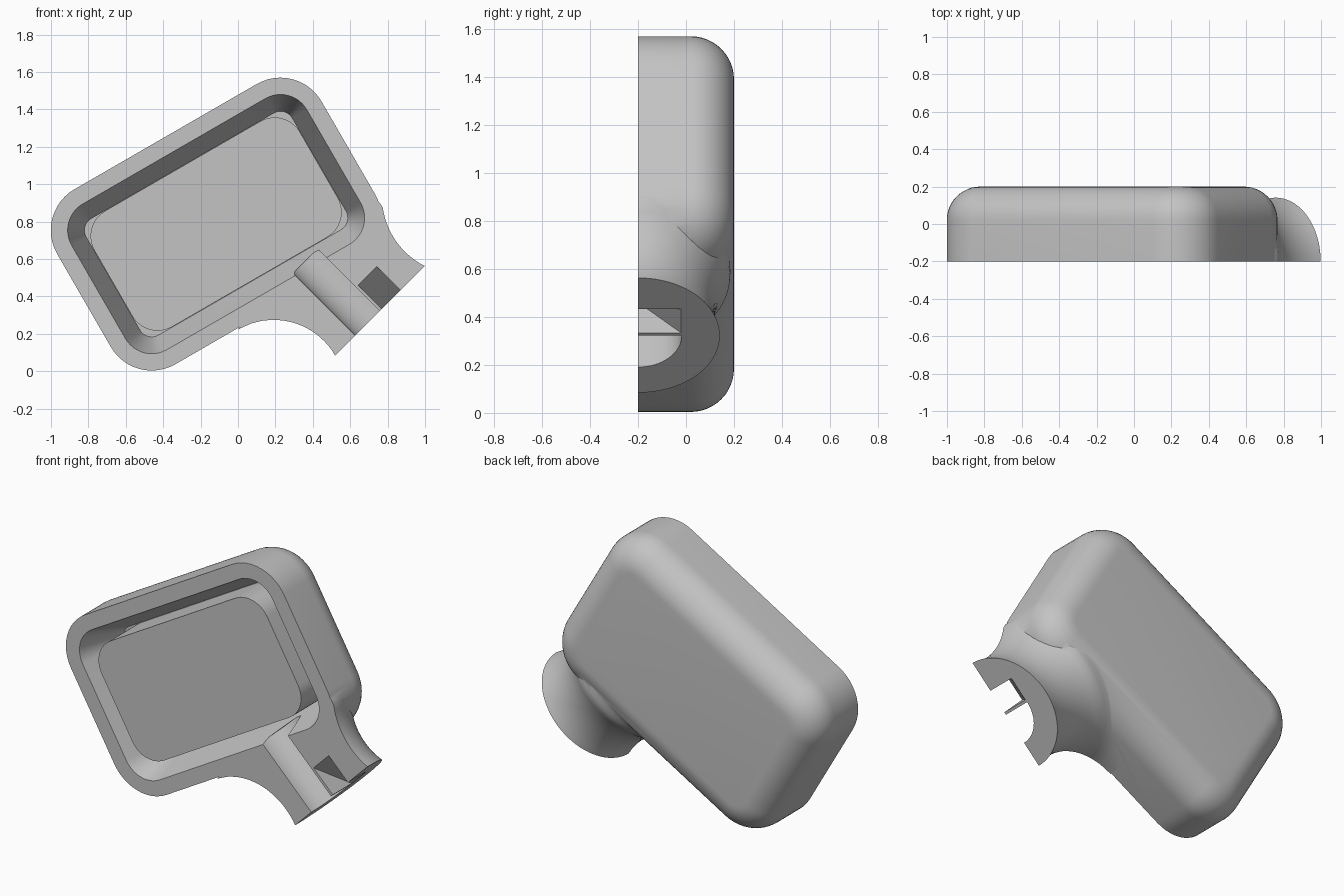
import bpy, bmesh
from math import sin, cos, pi, sqrt, radians
from mathutils import Vector

cube = bpy.data.objects.get("Cube")
if cube:
    bpy.data.objects.remove(cube)

grey = bpy.data.materials.new("light_grey")
grey.use_nodes = True
COLOUR = (0.55, 0.55, 0.55, 1)
grey.diffuse_color = COLOUR
grey.node_tree.nodes["Principled BSDF"].inputs["Base Color"].default_value = COLOUR

FRONT = -0.2
CENTRE = Vector((-0.117, 0, 0.787))                          # middle of the tilted case
U = Vector((cos(pi / 6), 0, sin(pi / 6)))
V = Vector((-sin(pi / 6), 0, cos(pi / 6)))
MOUTH = Vector((0.757, 0, 0.322))                            # middle of the neck end
INWARD = Vector((-1, 0, 1)).normalized()
SIDE = Vector((1, 0, 1)).normalized()
Y = Vector((0, 1, 0))


def loft(name, rings):
    """Closed solid through rings that have equal point counts."""
    bm = bmesh.new()
    loops = [[bm.verts.new(p) for p in ring] for ring in rings]
    n = len(loops[0])
    for a, b in zip(loops, loops[1:]):
        for i in range(n):
            j = (i + 1) % n
            bm.faces.new((a[i], a[j], b[j], b[i]))
    bm.faces.new(loops[0])
    bm.faces.new(loops[-1])
    bmesh.ops.recalc_face_normals(bm, faces=bm.faces)
    mesh = bpy.data.meshes.new(name)
    bm.to_mesh(mesh)
    bm.free()
    mesh.materials.append(grey)
    obj = bpy.data.objects.new(name, mesh)
    bpy.context.collection.objects.link(obj)
    return obj


def case_ring(inset, y, radius=None, steps=12):
    """Rounded rectangle of the case, shrunk by inset."""
    r = 0.253 - inset if radius is None else radius
    hu, hv = 0.816 - inset - r, 0.54 - inset - r
    ring = []
    for k, (su, sv) in enumerate(((1, 1), (-1, 1), (-1, -1), (1, -1))):
        for i in range(steps + 1):
            a = (k + i / steps) * pi / 2
            ring.append(CENTRE + U * (su * hu + r * cos(a)) + V * (sv * hv + r * sin(a)) + Y * y)
    return ring


def neck_point(t, r, y):
    return MOUTH + INWARD * t + SIDE * r + Y * y


def neck_ring(t, steps=40):
    """Half-round neck section whose two sides flare into the case."""
    left = 0.703 - sqrt(0.38 ** 2 - (t - 0.099) ** 2)
    right = min(0.735 - sqrt(0.415 ** 2 - (t - 0.13) ** 2), 0.41)
    depth = min(right, 0.385)
    ring = [neck_point(t, right, FRONT - 0.1)]
    for i in range(steps + 1):
        a = pi * i / steps
        ring.append(neck_point(t, cos(a) * (right if cos(a) > 0 else left), FRONT + depth * sin(a)))
    ring.append(neck_point(t, -left, FRONT - 0.1))
    return ring


def combine(target, tool, operation):
    mod = target.modifiers.new(operation, "BOOLEAN")
    mod.operation = operation
    mod.solver = "EXACT"
    mod.object = tool
    bpy.context.view_layer.objects.active = target
    bpy.ops.object.modifier_apply(modifier=mod.name)
    bpy.data.objects.remove(tool)


def smooth(obj, angle):
    bpy.ops.object.select_all(action="DESELECT")
    obj.select_set(True)
    bpy.context.view_layer.objects.active = obj
    bpy.ops.object.shade_smooth_by_angle(angle=radians(angle))


# Case with a rounded back edge
rings = [case_ring(0, FRONT - 0.1)]
for i in range(13):
    a = pi / 2 * i / 12
    rings.append(case_ring(0.18 * (1 - cos(a)), 0.02 + 0.18 * sin(a)))
housing = loft("housing", rings)

# Flared neck
combine(housing, loft("neck", [neck_ring(0.466 * i / 16) for i in range(17)]), "UNION")

# Flat open front
corners = ((-2, -2), (2, -2), (2, 2), (-2, 2))
slab = [[CENTRE + U * a + V * b + Y * y for a, b in corners] for y in (FRONT - 0.4, FRONT)]
combine(housing, loft("front_cutter", slab), "DIFFERENCE")

# Cavity with sloping walls
slope = 0.09 / 0.29
cavity = [case_ring(0.09 - 0.05 * slope, FRONT - 0.05), case_ring(0.18, FRONT + 0.29)]
combine(housing, loft("cavity_cutter", cavity), "DIFFERENCE")

# Quarter-round channel along the neck
arc = [(-0.185 * sin(pi / 2 * i / 16), FRONT + 0.182 * cos(pi / 2 * i / 16)) for i in range(17)]
section = [(0, FRONT - 0.1)] + arc + [(-0.185, FRONT - 0.1)]
channel = [[neck_point(t, r, y) for r, y in section] for t in (-0.05, 0.47)]
combine(housing, loft("channel_cutter", channel), "DIFFERENCE")

# Wedge pocket beside the channel
wedge = ((-0.05, 0.03), (0.23, -0.25), (-0.05, -0.25))
pocket = [[neck_point(t, r, y) for t, y in wedge] for r in (0.016, 0.158)]
combine(housing, loft("pocket_cutter", pocket), "DIFFERENCE")
smooth(housing, 32)

# Raised block inside the cavity
block = loft("inner_block", [case_ring(0.182, y, 0.155) for y in (FRONT + 0.005, FRONT + 0.3)])
smooth(block, 32)
